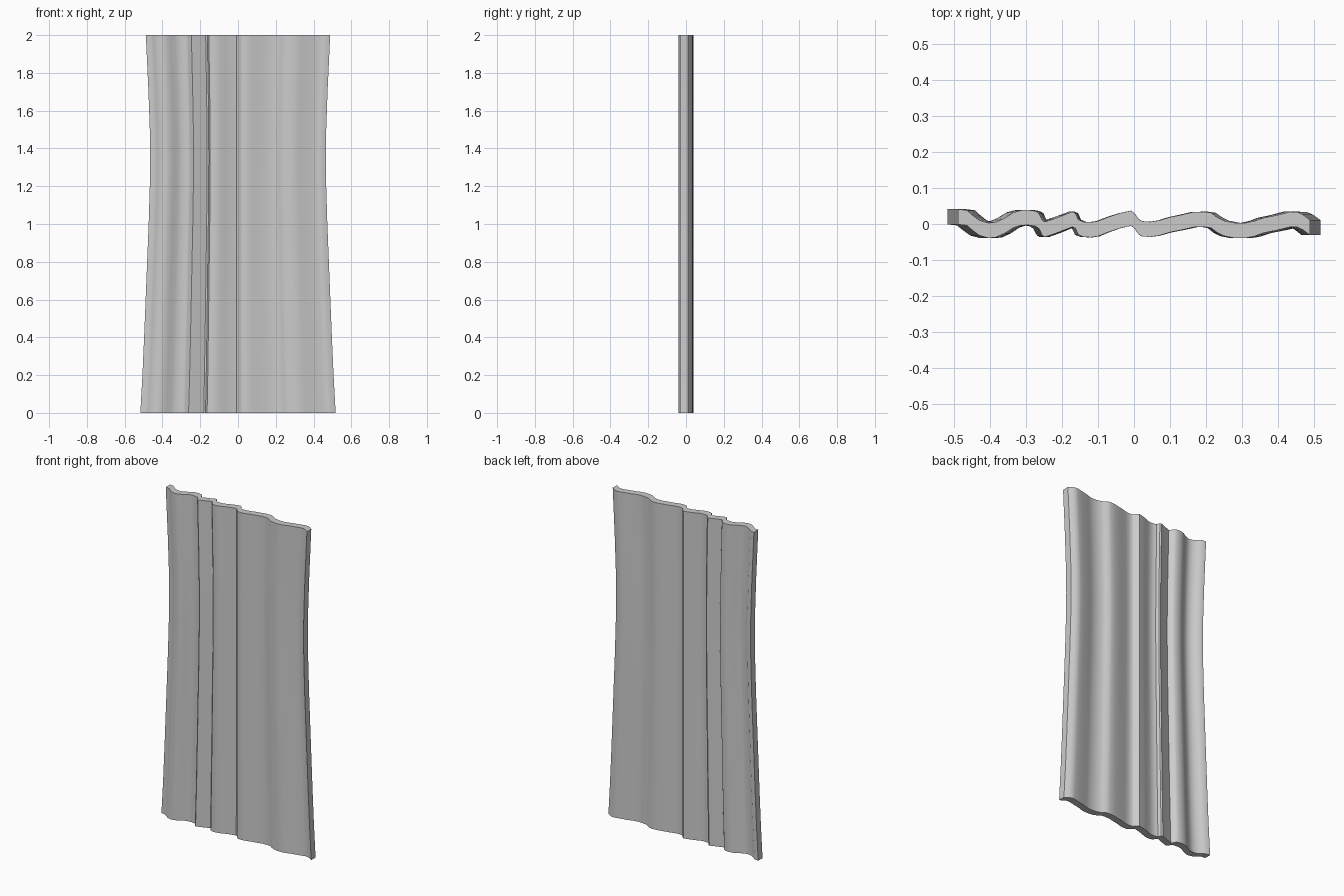
import bpy, bmesh, math

# Back edge of the pleated cross-section at the top hem (x, y)
PLEATS = [(-.49, .041), (-.465, .038), (-.45, .025), (-.43, .01), (-.405, .003), (-.385, .005),
          (-.36, .016), (-.335, .032), (-.315, .038), (-.295, .039), (-.275, .036), (-.265, .030),
          (-.255, .010), (-.248, .006), (-.21, .019), (-.172, .034), (-.163, .030),
          (-.155, .012), (-.14, .006), (-.12, .005), (-.10, .008), (-.07, .020), (-.04, .030),
          (-.008, .037), (.002, .029), (.012, .014), (.022, .008), (.045, .006), (.07, .010),
          (.10, .019), (.135, .026), (.165, .033), (.195, .034), (.215, .031), (.232, .018),
          (.25, .009), (.28, .003), (.31, .003), (.335, .008), (.36, .017), (.40, .025),
          (.435, .034), (.455, .033), (.47, .026), (.49, .011)]
THICK = 0.042

# Half width of the cloth at each height
WIDTHS = [(0, .517), (.2, .506), (.4, .497), (.6, .489), (.8, .481), (1.0, .473),
          (1.2, .467), (1.35, .465), (1.5, .467), (1.7, .474), (1.85, .481), (2.0, .488)]

# Closed outline: back edge left to right, front edge right to left
outline = PLEATS + [(x, y - THICK) for x, y in reversed(PLEATS)]

bm = bmesh.new()
rings = [[bm.verts.new((x * w / .49, y, z)) for x, y in outline] for z, w in WIDTHS]
n, m = len(outline), len(PLEATS)

# Cloth faces and side edges
for low, high in zip(rings, rings[1:]):
    for i in range(n):
        j = (i + 1) % n
        bm.faces.new((low[i], low[j], high[j], high[i]))

# Top and bottom hems
for ring in (rings[0], rings[-1]):
    for i in range(m - 1):
        bm.faces.new((ring[i], ring[i + 1], ring[n - 2 - i], ring[n - 1 - i]))
bmesh.ops.recalc_face_normals(bm, faces=bm.faces)

mesh = bpy.data.meshes.new("curtain")
bm.to_mesh(mesh)
bm.free()
curtain = bpy.data.objects.new("curtain", mesh)
bpy.context.collection.objects.link(curtain)
bpy.context.view_layer.objects.active = curtain
curtain.select_set(True)
bpy.ops.object.shade_smooth_by_angle(angle=math.radians(40))
